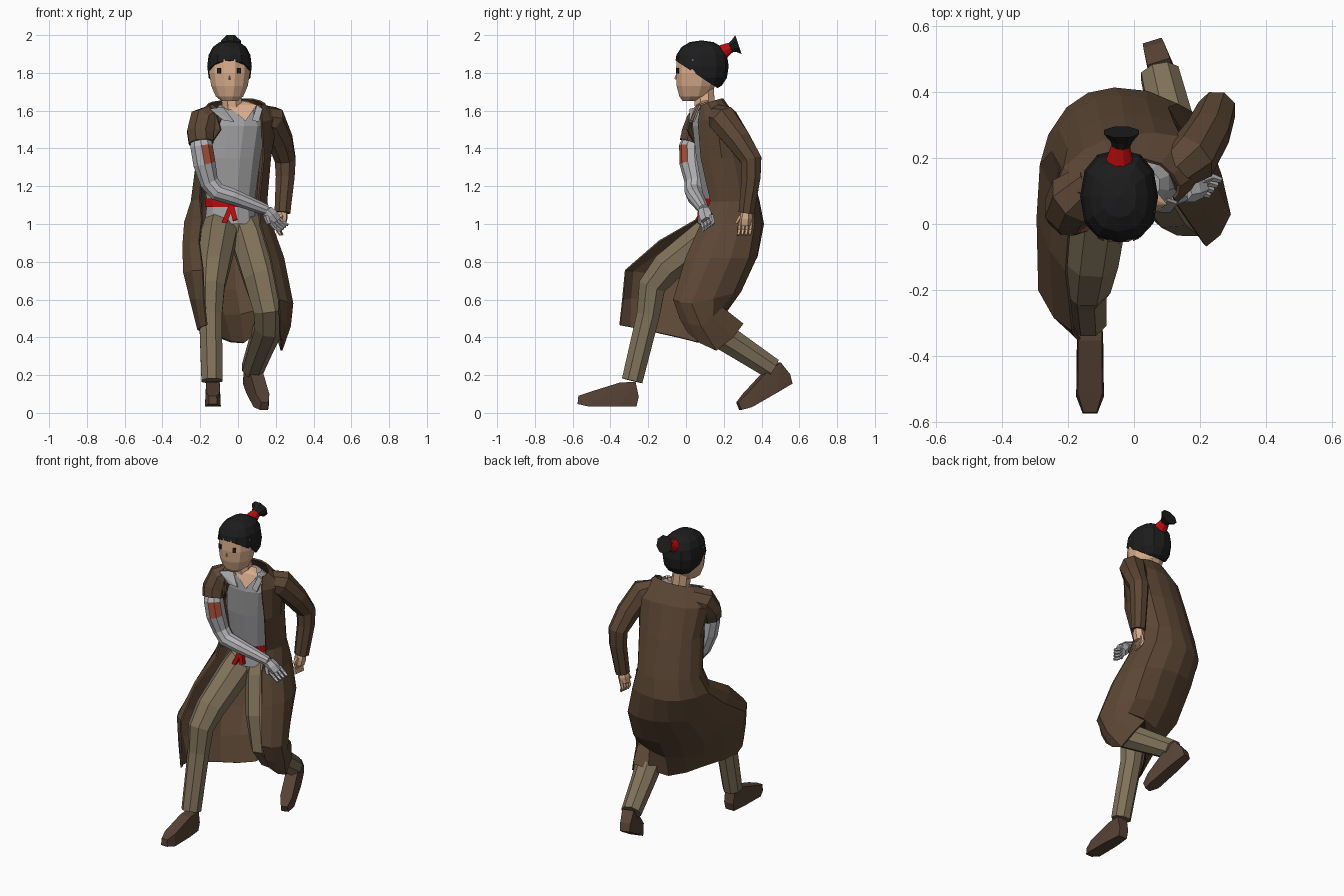
import bpy, bmesh, math
from mathutils import Vector, Matrix


def mat(name, r, g, b):
    m = bpy.data.materials.new(name)
    m.diffuse_color = (r, g, b, 1)
    return m


COAT = mat("coat brown", .106, .062, .035)
TROUSER = mat("trouser khaki", .215, .168, .102)
BOOT = mat("boot brown", .095, .055, .036)
SKIN = mat("skin", .70, .42, .265)
HAIR = mat("hair black", .012, .012, .013)
RED = mat("ribbon red", .5, .004, .004)
SHIRT = mat("shirt grey", .38, .38, .39)
METAL = mat("arm silver", .46, .46, .48)
PATCH = mat("patch rust", .4, .085, .045)
EYE = mat("eye dark", .02, .014, .012)


def finish(name, bm, *mats):
    bmesh.ops.recalc_face_normals(bm, faces=bm.faces)
    me = bpy.data.meshes.new(name)
    bm.to_mesh(me)
    bm.free()
    for m in mats:
        me.materials.append(m)
    ob = bpy.data.objects.new(name, me)
    bpy.context.collection.objects.link(ob)
    return ob


def skin_rings(bm, rings, closed=True, caps=True):
    vs = [[bm.verts.new(p) for p in r] for r in rings]
    n = len(vs[0])
    for a, b in zip(vs, vs[1:]):
        for i in range(n if closed else n - 1):
            j = (i + 1) % n
            bm.faces.new((a[i], a[j], b[j], b[i]))
    if caps:
        bm.faces.new(vs[0])
        bm.faces.new(vs[-1])


def add_tube(bm, pts, n=8):
    """Tube through (x, y, z, radius) points."""
    P = [Vector(p[:3]) for p in pts]
    d = P[-1] - P[0]
    ref = Vector((0, 0, 0))
    ref[min(range(3), key=lambda k: abs(d[k]))] = 1
    rings = []
    for i, p in enumerate(P):
        t = Vector((0, 0, 0))
        if i > 0:
            t += (p - P[i - 1]).normalized()
        if i < len(P) - 1:
            t += (P[i + 1] - p).normalized()
        u = t.cross(ref).normalized()
        v = t.cross(u).normalized()
        rings.append([p + pts[i][3] * (math.cos(a) * u + math.sin(a) * v)
                      for a in (2 * math.pi * (k + .5) / n for k in range(n))])
    skin_rings(bm, rings)


def tube(name, pts, *mats, n=8):
    bm = bmesh.new()
    add_tube(bm, pts, n)
    return finish(name, bm, *mats)


def stack(name, rows, m, n=12):
    """Horizontal ellipses (cx, cy, z, rx, ry) lofted upwards."""
    bm = bmesh.new()
    skin_rings(bm, [[(cx + rx * math.cos(a), cy + ry * math.sin(a), z)
                     for a in (2 * math.pi * (k + .5) / n for k in range(n))]
                    for cx, cy, z, rx, ry in rows])
    return finish(name, bm, m)


def hull(name, pts, m, xf=Matrix()):
    bm = bmesh.new()
    for p in pts:
        bm.verts.new(xf @ Vector(p))
    bmesh.ops.convex_hull(bm, input=bm.verts)
    bmesh.ops.delete(bm, geom=[v for v in bm.verts if not v.link_faces], context='VERTS')
    return finish(name, bm, m)


# ---- legs and pelvis
tube("right_trouser_leg", [(-.085, .22, 1.02, .09), (-.1, .12, .94, .1), (-.13, -.1, .77, .09),
                           (-.143, -.18, .67, .078), (-.145, -.2, .52, .066), (-.138, -.285, .17, .06)], TROUSER)
tube("left_trouser_leg", [(.02, .23, 1.02, .09), (.06, .17, .92, .105), (.12, .08, .72, .1),
                          (.165, .045, .55, .09), (.165, .11, .46, .083), (.12, .28, .35, .072),
                          (.078, .455, .235, .062)], TROUSER)
stack("trouser_seat", [(-.03, .2, .9, .07, .08), (-.035, .22, .96, .13, .12), (-.04, .22, 1.04, .135, .12)], TROUSER)

# ---- boots: one hull shape, placed twice
shoe = [(s * x, y, z) for s in (-1, 1) for x, y, z in
        [(.03, .0, 0), (.04, -.1, 0), (.042, -.26, 0), (.022, -.312, .012), (.032, .012, .05),
         (.036, -.005, .13), (.036, -.09, .125), (.037, -.25, .075), (.02, -.308, .055)]]
hull("right_boot", shoe, BOOT, Matrix.Translation((-.133, -.262, .035)))
hull("left_boot", shoe, BOOT, Matrix.Translation((.055, .555, .155))
     @ Matrix.Rotation(.3, 4, 'Z') @ Matrix.Rotation(.5, 4, 'X'))

# ---- shirt, sash and ribbon ends
stack("shirt", [(-.04, .21, 1.0, .14, .125), (-.04, .2, 1.1, .13, .105), (-.03, .17, 1.35, .155, .12),
                (-.01, .145, 1.52, .16, .115), (-.01, .125, 1.6, .12, .085), (-.01, .12, 1.63, .09, .06)], SHIRT)
stack("sash", [(-.04, .203, 1.09, .14, .116), (-.04, .198, 1.135, .138, .114)], RED)
bm = bmesh.new()
for end in ((-.075, .07, 1.0), (-.015, .07, 1.02)):
    add_tube(bm, [(-.035, .08, 1.1, .018), (*end, .018)], 4)
finish("sash_ribbons", bm, RED)

# ---- coat: open rows from left front edge, round the back, to right front edge
upper = [[(.12, .08, 1.625), (.135, .115, 1.64), (.08, .18, 1.66), (-.02, .195, 1.66), (-.1, .165, 1.65), (-.155, .095, 1.635), (-.12, .03, 1.6)],
         [(.125, .065, 1.54), (.205, .16, 1.56), (.14, .26, 1.55), (-.02, .265, 1.55), (-.15, .22, 1.54), (-.235, .11, 1.53), (-.09, .005, 1.5)],
         [(.135, .08, 1.35), (.17, .19, 1.35), (.12, .3, 1.35), (-.03, .325, 1.35), (-.16, .28, 1.35), (-.215, .17, 1.35), (-.185, .08, 1.36)],
         [(.11, .13, 1.12), (.15, .23, 1.12), (.1, .35, 1.12), (-.04, .385, 1.12), (-.18, .34, 1.12), (-.245, .22, 1.12), (-.2, .12, 1.13)]]
skirt = [[(.115, .08, 1.0), (.175, .2, 1.0), (.13, .36, 1.0), (-.06, .408, 1.0), (-.2, .35, 1.0), (-.28, .18, 1.01), (-.19, .05, 1.02)],
         [(.17, .0, .82), (.24, .13, .82), (.185, .33, .82), (-.02, .375, .83), (-.2, .28, .85), (-.29, .02, .88), (-.205, -.14, .91)],
         [(.215, -.065, .6), (.288, .03, .58), (.2, .25, .635), (-.01, .28, .65), (-.215, .13, .67), (-.285, -.2, .74), (-.185, -.32, .755)],
         [(.22, -.03, .5), (.275, .08, .46), (.205, .19, .56), (.01, .2, .52), (-.15, .03, .53), (-.25, -.22, .6), (-.18, -.335, .6)],
         [(.22, .01, .43), (.23, .16, .33), (.17, .3, .47), (.03, .14, .37), (-.1, -.04, .4), (-.21, -.22, .44), (-.165, -.35, .465)]]


def refine(row):
    """Insert a curved midpoint between neighbours."""
    r = [Vector(p) for p in row]
    out = []
    for i in range(len(r) - 1):
        a, d = r[max(i - 1, 0)], r[min(i + 2, len(r) - 1)]
        out += [r[i], (9 * (r[i] + r[i + 1]) - a - d) / 16]
    return out + [r[-1]]


bm = bmesh.new()
skin_rings(bm, [refine(r) for r in upper + skirt], closed=False, caps=False)
coat = finish("coat", bm, COAT)
mod = coat.modifiers.new("cloth thickness", 'SOLIDIFY')
mod.thickness, mod.offset = .01, 0

tube("left_coat_sleeve", [(.1, .15, 1.575, .062), (.175, .2, 1.55, .082), (.225, .28, 1.44, .07), (.25, .345, 1.34, .06),
                          (.25, .345, 1.25, .054), (.235, .32, 1.06, .045)], COAT)
tube("right_coat_sleeve", [(-.12, .12, 1.57, .07), (-.18, .08, 1.54, .085), (-.2, .045, 1.48, .075),
                           (-.195, .03, 1.43, .07)], COAT)
# turned-out pieces of shirt collar
for name, pts in (("right_collar", [(-.15, .02, 1.61), (-.08, .06, 1.62), (-.02, .02, 1.54), (-.08, .015, 1.55)]),
                  ("left_collar", [(.13, .06, 1.61), (.1, .07, 1.63), (.075, .035, 1.55), (.11, .035, 1.54)])):
    hull(name, pts + [(x, y + .01, z) for x, y, z in pts], SHIRT)

# ---- silver arm with rust patch on its front
arm = tube("silver_arm", [(-.2, .045, 1.48, .05), (-.193, .025, 1.41, .062), (-.178, .028, 1.32, .062),
                          (-.152, .045, 1.22, .052), (-.11, .042, 1.17, .05), (-.03, .05, 1.145, .045),
                          (.15, .095, 1.075, .03)], METAL, PATCH, n=10)
for f in arm.data.polygons:
    if 1.34 < f.center.z < 1.39 and f.normal.dot(Vector((.5, -.86, 0))) > .74:
        f.material_index = 1


# ---- hands: palm, four fingers and a thumb
def hand(name, wrist, along, across, m, k=1.0):
    d, s = Vector(along).normalized(), Vector(across).normalized()
    nrm = d.cross(s)
    xf = Matrix.Translation(wrist) @ Matrix((d, s, nrm)).transposed().to_4x4() @ Matrix.Scale(k, 4)
    bm = bmesh.new()
    add_tube(bm, [(0, 0, 0, .026), (.03, 0, 0, .033), (.065, 0, 0, .03)], 6)
    for i in range(4):
        y = (i - 1.5) * .018
        add_tube(bm, [(.05, y, 0, .011), (.09, y, 0, .01), (.112, y, .018, .007)], 5)
    add_tube(bm, [(.02, -.025, 0, .013), (.055, -.043, 0, .009)], 5)
    bmesh.ops.transform(bm, matrix=xf, verts=bm.verts)
    return finish(name, bm, m)


hand("silver_hand", (.15, .097, 1.075), (.6, .2, -.75), (.45, .6, .4), METAL, 1.2)
hand("left_hand", (.235, .32, 1.065), (-.2, -.08, -1), (.15, 1, 0), SKIN, 1.1)

# ---- neck and bare chest notch
tube("neck", [(-.02, .115, 1.57, .07), (-.03, .1, 1.62, .058), (-.04, .095, 1.72, .056)], SKIN)
hull("chest_notch", [(-.06, .05, 1.63), (.1, .06, 1.63), (.04, .02, 1.545), (-.02, .1, 1.66), (.05, .12, 1.65),
                     (.03, .12, 1.56)], SKIN)

# ---- head
stack("face", [(-.045, .025, 1.652, .045, .045), (-.045, .045, 1.675, .075, .083), (-.045, .052, 1.73, .1, .105),
               (-.045, .06, 1.8, .112, .118), (-.045, .066, 1.87, .11, .119), (-.045, .08, 1.91, .085, .1)], SKIN)
hull("nose", [(-.054, -.045, 1.762), (-.036, -.045, 1.762), (-.045, -.062, 1.768), (-.045, -.05, 1.80)], SKIN)
for name, x, turn in (("right_eye", -.1, -.42), ("left_eye", .005, .42)):
    box = [(a * .01, b * .004, c * .014) for a in (-1, 1) for b in (-1, 1) for c in (-1, 1)]
    hull(name, box, EYE, Matrix.Translation((x, -.044, 1.812)) @ Matrix.Rotation(turn, 4, 'Z'))

# hair cap: squarish ellipsoid cut by a plane sloping down to the nape
bm = bmesh.new()
bmesh.ops.create_uvsphere(bm, u_segments=12, v_segments=8, radius=1)
for v in bm.verts:
    x, y, z = (math.copysign(abs(c) ** .85, c) for c in v.co)
    v.co = (-.045 + x * .118, .083 + y * .143, 1.835 + z * .137)
bmesh.ops.bisect_plane(bm, geom=bm.verts[:] + bm.edges[:] + bm.faces[:], plane_co=(0, -.05, 1.862),
                       plane_no=(0, -.66, -1), clear_outer=True)
bmesh.ops.holes_fill(bm, edges=[e for e in bm.edges if e.is_boundary])
finish("hair", bm, HAIR)

# tied topknot
tube("topknot_band", [(-.045, .175, 1.9, .047), (-.04, .238, 1.936, .028)], RED, n=10)
tube("topknot", [(-.04, .232, 1.932, .026), (-.038, .254, 1.942, .036), (-.038, .278, 1.95, .057)], HAIR, n=8)
